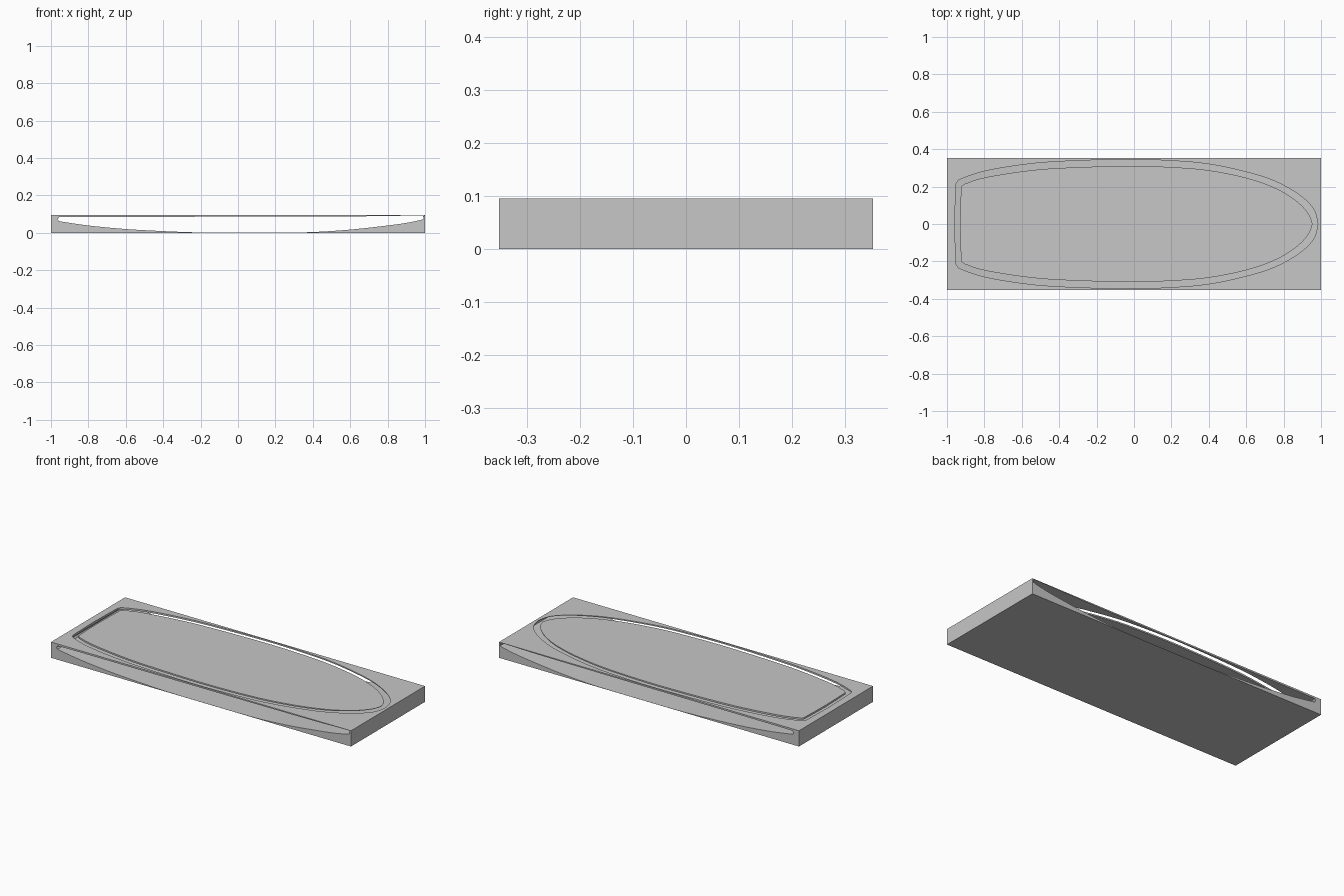
import bpy
import bmesh
import math
from mathutils import Vector

old = bpy.data.objects.get("Cube")
if old:
    bpy.data.objects.remove(old, do_unlink=True)

LENGTH, WIDTH, HEIGHT = 2.0, 0.705, 0.095

grey = bpy.data.materials.new("plain grey")
grey.use_nodes = True
colour = (0.57, 0.57, 0.57, 1)
grey.diffuse_color = colour
grey.node_tree.nodes["Principled BSDF"].inputs["Base Color"].default_value = colour


def smooth_path(points, steps=5):
    """Sample a curve that passes through every point."""
    pts = [Vector(p) for p in points]
    pts = [pts[0]] + pts + [pts[-1]]
    out = []
    for a, b, c, d in zip(pts, pts[1:], pts[2:], pts[3:]):
        for i in range(steps):
            t = i / steps
            out.append(0.5 * (2 * b + (c - a) * t + (2 * a - 5 * b + 4 * c - d) * t ** 2
                              + (3 * b - a - 3 * c + d) * t ** 3))
    return out + [pts[-1]]


def prism(name, outline, offset):
    """Extrude a closed outline of 3D points along an offset."""
    bm = bmesh.new()
    face = bm.faces.new([bm.verts.new(p) for p in outline])
    moved = bmesh.ops.extrude_face_region(bm, geom=[face])["geom"]
    bmesh.ops.translate(bm, vec=offset,
                        verts=[v for v in moved if isinstance(v, bmesh.types.BMVert)])
    bmesh.ops.recalc_face_normals(bm, faces=bm.faces)
    mesh = bpy.data.meshes.new(name)
    bm.to_mesh(mesh)
    bm.free()
    mesh.materials.append(grey)
    obj = bpy.data.objects.new(name, mesh)
    bpy.context.collection.objects.link(obj)
    return obj


def deck_prism(name, half, bottom, top):
    """Mirror a half outline across the centre line and extrude it upwards."""
    side = smooth_path(half)
    ring = side + [Vector((p.x, -p.y)) for p in reversed(side[1:-1])]
    return prism(name, [(p.x, p.y, bottom) for p in ring], (0, 0, top - bottom))


def cut(obj, cutters):
    """Subtract the cutters, then smooth curved walls and keep edges crisp."""
    for cutter in cutters:
        mod = obj.modifiers.new(cutter.name, 'BOOLEAN')
        mod.operation = 'DIFFERENCE'
        mod.solver = 'EXACT'
        mod.object = cutter
    graph = bpy.context.evaluated_depsgraph_get()
    mesh = bpy.data.meshes.new_from_object(obj.evaluated_get(graph))
    obj.modifiers.clear()
    obj.data = mesh
    mesh.materials.clear()
    mesh.materials.append(grey)
    for poly in mesh.polygons:
        poly.material_index = 0
    bpy.ops.object.select_all(action='DESELECT')
    obj.select_set(True)
    bpy.context.view_layer.objects.active = obj
    bpy.ops.object.shade_smooth_by_angle(angle=math.radians(25))


# Outer block
x, y = LENGTH / 2, WIDTH / 2
block = prism("mould_block", [(-x, -y, 0), (x, -y, 0), (x, y, 0), (-x, y, 0)], (0, 0, HEIGHT))

# Side profile slot, open at the front and back
floor = smooth_path([(-.957, .062), (-.8, .039), (-.6, .02), (-.4, .009), (-.25, .003),
                     (-.12, .0005), (.05, .0005), (.22, .0005), (.4, .004), (.6, .017),
                     (.8, .039), (.9, .053), (.98, .069)])
roof = smooth_path([(.992, .074), (.989, .088), (.975, .093), (.75, .089), (.4, .087),
                    (-.1, .086), (-.64, .085), (-.93, .084), (-.956, .081), (-.964, .072)])
slot = prism("slot_cutter", [(p.x, -0.5, p.y) for p in floor + roof], (0, 1, 0))

# Opening through the top of the block
opening = deck_prism("opening_cutter", [
    (-.958, 0), (-.953, .19), (-.947, .22), (-.925, .24), (-.8, .282), (-.6, .316),
    (-.4, .334), (-.05, .345), (.2, .338), (.4, .32), (.6, .278), (.75, .23),
    (.88, .158), (.96, .08), (.983, 0)], 0.076, 0.15)

# Thin deck panel sitting inside the opening with a gap all round
panel = deck_prism("deck_panel", [
    (-.93, 0), (-.925, .18), (-.918, .205), (-.89, .22), (-.8, .248), (-.6, .281),
    (-.4, .299), (-.05, .31), (.2, .304), (.4, .287), (.6, .247), (.75, .195),
    (.86, .13), (.93, .06), (.955, 0)], 0.078, HEIGHT)

# Cut both parts with the shared slot, then drop the cutters
for cutter in (slot, opening):
    cutter.hide_render = True
cut(block, [slot, opening])
cut(panel, [slot])
for cutter in (slot, opening):
    bpy.data.objects.remove(cutter, do_unlink=True)
